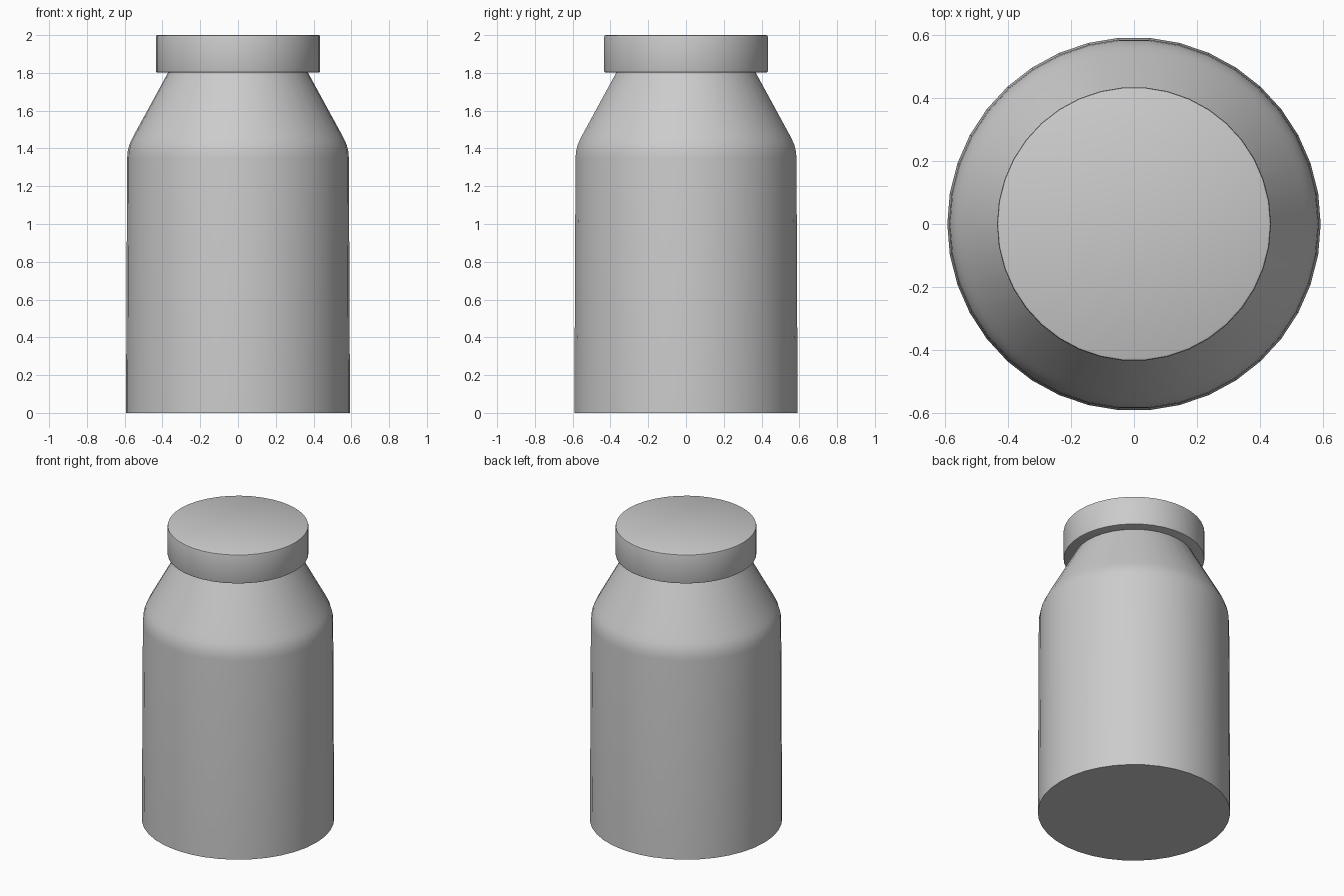
import bpy, bmesh, math

if "Cube" in bpy.data.objects:
    bpy.data.objects.remove(bpy.data.objects["Cube"])

SIDES = 38


def lathe(name, profile):
    """Revolve (radius, z) points around z and close both ends."""
    bm = bmesh.new()
    rings = []
    for r, z in profile:
        rings.append([bm.verts.new((r * math.cos(2 * math.pi * i / SIDES),
                                    r * math.sin(2 * math.pi * i / SIDES), z))
                      for i in range(SIDES)])
    for a, b in zip(rings, rings[1:]):
        for i in range(SIDES):
            j = (i + 1) % SIDES
            bm.faces.new((a[i], a[j], b[j], b[i]))
    bm.faces.new(rings[0][::-1])
    bm.faces.new(rings[-1])
    bmesh.ops.recalc_face_normals(bm, faces=bm.faces[:])
    mesh = bpy.data.meshes.new(name)
    bm.to_mesh(mesh)
    bm.free()
    obj = bpy.data.objects.new(name, mesh)
    bpy.context.collection.objects.link(obj)
    bpy.ops.object.select_all(action='DESELECT')
    obj.select_set(True)
    bpy.context.view_layer.objects.active = obj
    bpy.ops.object.shade_smooth_by_angle(angle=math.radians(30))
    return obj


# Bottle body: slightly tapered wall, rounded shoulder, sloping neck
lathe("bottle_body", [
    (0.593, 0.0), (0.587, 1.35), (0.584, 1.385), (0.575, 1.42),
    (0.563, 1.447), (0.546, 1.48), (0.37, 1.802),
])

# Lid: overhanging disc with tiny softened rims
lathe("lid", [
    (0.427, 1.802), (0.433, 1.804), (0.435, 1.81),
    (0.435, 1.99), (0.433, 1.997), (0.427, 2.0),
])
